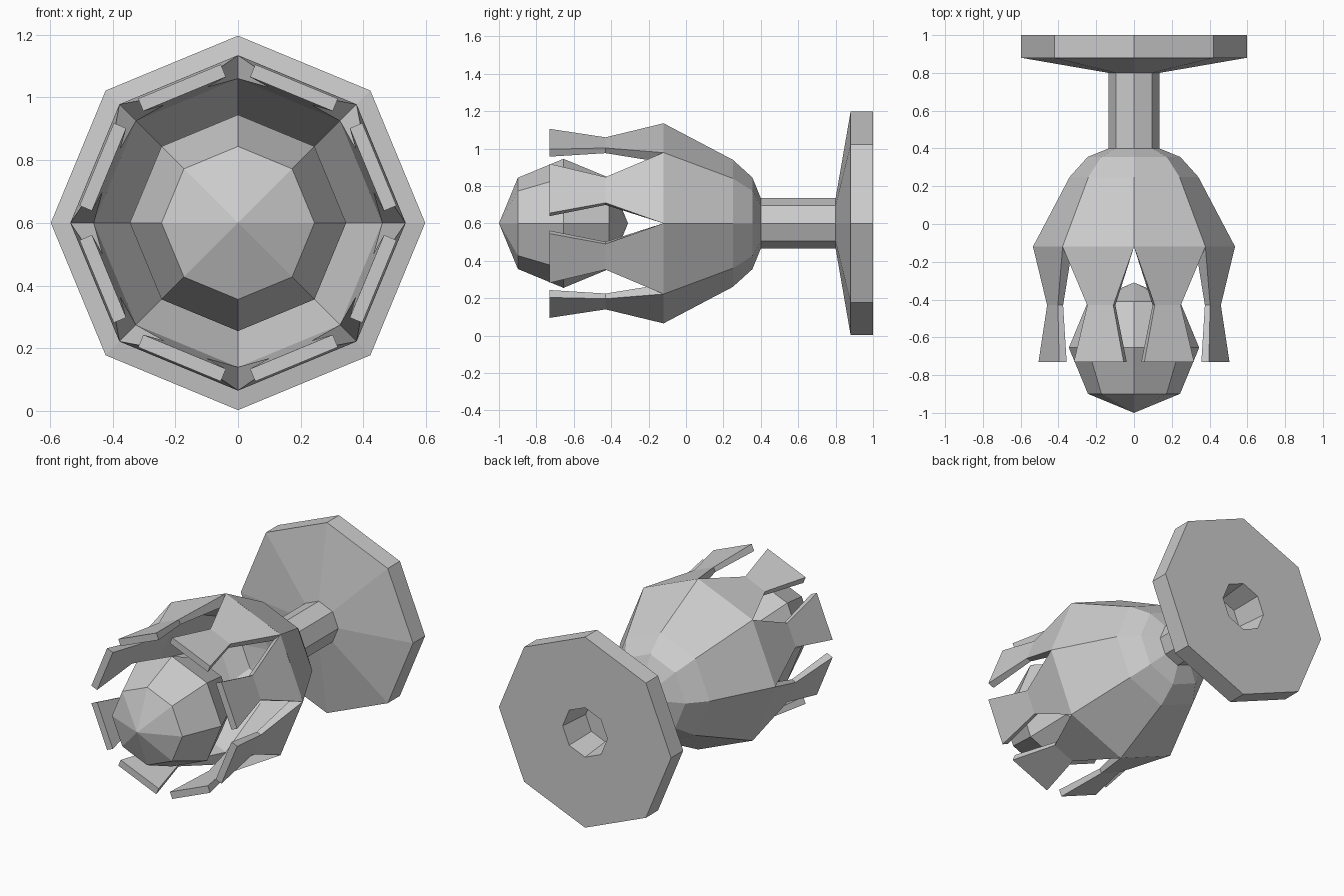
import bpy, bmesh
from math import sin, cos, pi, radians

if "Cube" in bpy.data.objects:
    bpy.data.objects.remove(bpy.data.objects["Cube"])

SIDES = 8
AXIS_Z = 0.6


def finish(name, bm):
    bmesh.ops.remove_doubles(bm, verts=bm.verts, dist=1e-4)
    bmesh.ops.recalc_face_normals(bm, faces=bm.faces)
    mesh = bpy.data.meshes.new(name)
    bm.to_mesh(mesh)
    bm.free()
    ob = bpy.data.objects.new(name, mesh)
    bpy.context.collection.objects.link(ob)
    return ob


def lathe(name, profile):
    """Turn (y, radius) points around the horizontal y axis."""
    bm = bmesh.new()
    rings = []
    for y, r in profile:
        if r == 0:
            rings.append([bm.verts.new((0, y, AXIS_Z))] * SIDES)
        else:
            rings.append([bm.verts.new((r * cos(2 * pi * i / SIDES), y,
                                        AXIS_Z + r * sin(2 * pi * i / SIDES)))
                          for i in range(SIDES)])
    for a, b in zip(rings, rings[1:]):
        for i in range(SIDES):
            j = (i + 1) % SIDES
            bm.faces.new(list(dict.fromkeys((a[i], a[j], b[j], b[i]))))
    return finish(name, bm)


# Wall plate with recessed back
lathe("wall_plate", [(0.80, 0), (0.80, 0.135), (0.88, 0.597), (1.0, 0.597),
                     (1.0, 0.155), (0.80, 0.135)])

# Stem
lathe("stem", [(0.37, 0.135), (0.80, 0.135)])

# Hollow cup, outside then inside
lathe("cup", [(0.40, 0), (0.40, 0.135), (0.355, 0.245), (0.25, 0.34),
              (-0.12, 0.535), (-0.12, 0.46), (0.22, 0.285),
              (0.31, 0.19), (0.34, 0)])

# Eight petals continuing the cup faces: (y, distance, half width, thickness)
sections = [(-0.12, 0.494, 0.205, 0.069),
            (-0.43, 0.467, 0.0745, 0.03),
            (-0.73, 0.488, 0.1426, 0.043)]
bm = bmesh.new()
for k in range(SIDES):
    a = radians(22.5 + 45 * k)
    loops = []
    for n, (y, d, w, t) in enumerate(sections):
        # the root follows the mitred corners of the cup rim
        inner = 0.176 if n == 0 else w
        corners = [(d, w), (d, -w), (d - t, -inner), (d - t, inner)]
        loops.append([bm.verts.new((p * cos(a) - q * sin(a), y,
                                    AXIS_Z + p * sin(a) + q * cos(a)))
                      for p, q in corners])
    for lo, hi in zip(loops, loops[1:]):
        for i in range(4):
            j = (i + 1) % 4
            bm.faces.new((lo[i], lo[j], hi[j], hi[i]))
    bm.faces.new(loops[-1])
finish("petals", bm)

# Faceted globe held by the petals
R = 0.345
lathe("globe", [(-0.655 - R * cos(pi * i / 4), 0 if i in (0, 4) else R * sin(pi * i / 4))
                for i in range(5)])
